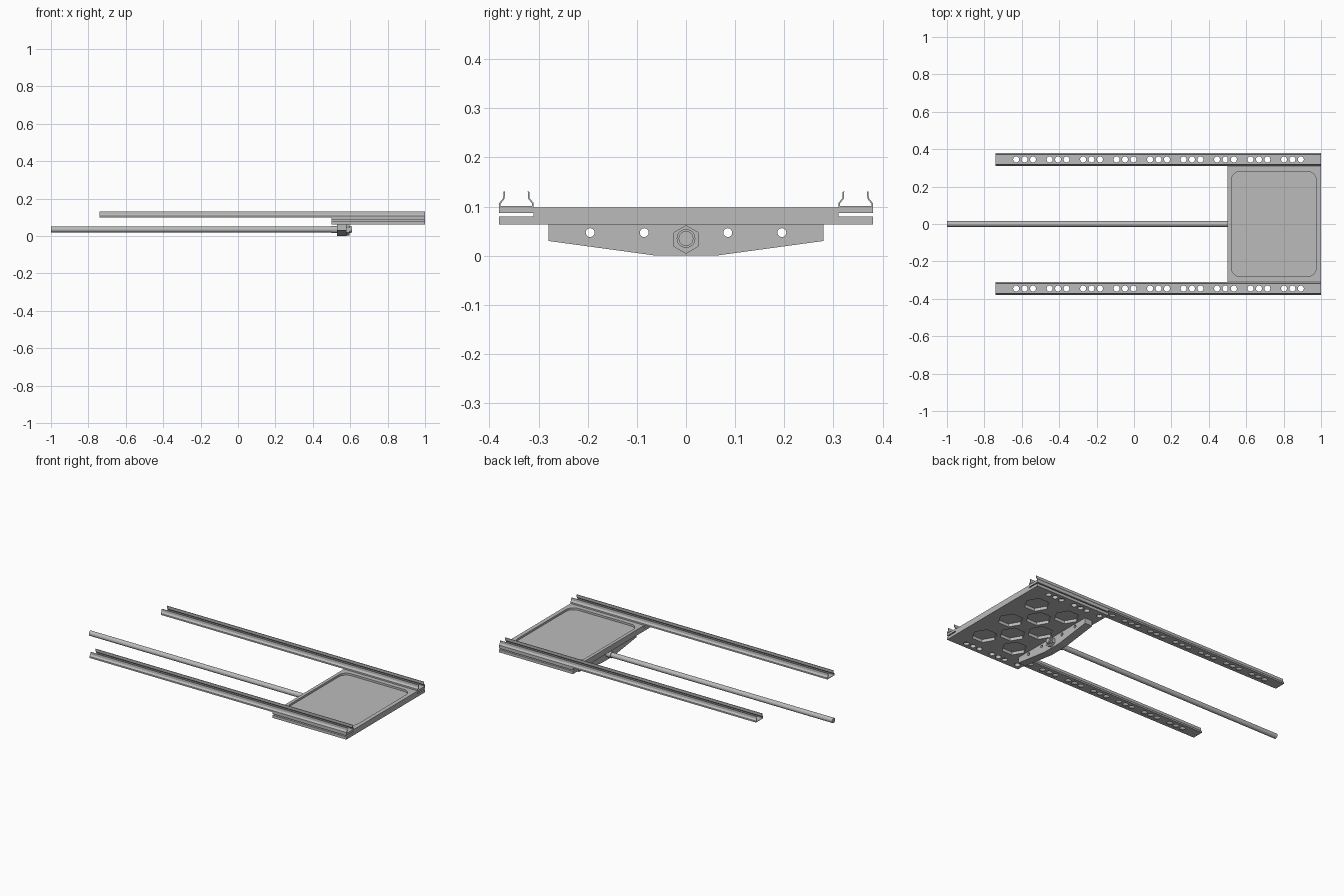
import bpy, bmesh, math
from mathutils import Vector

cube = bpy.data.objects.get("Cube")
if cube:
    bpy.data.objects.remove(cube, do_unlink=True)

grey = bpy.data.materials.new("satin_grey")
grey.use_nodes = True
grey.diffuse_color = (0.5, 0.5, 0.5, 1)
grey.node_tree.nodes["Principled BSDF"].inputs["Base Color"].default_value = (0.5, 0.5, 0.5, 1)

TOP, BOTTOM = 0.098, 0.063
RAIL_Y = 0.345


def place(axis, u, v, w):
    """Turn profile coordinates (u, v) and depth w into a point."""
    return Vector((w, u, v)) if axis == "x" else Vector((u, v, w))


def add_prism(bm, pts, axis, lo, hi):
    a = [bm.verts.new(place(axis, u, v, lo)) for u, v in pts]
    b = [bm.verts.new(place(axis, u, v, hi)) for u, v in pts]
    bm.faces.new(a[::-1])
    bm.faces.new(b)
    n = len(pts)
    for i in range(n):
        j = (i + 1) % n
        bm.faces.new((a[i], a[j], b[j], b[i]))


def ngon(cu, cv, r, n, turn=0.0):
    return [(cu + r * math.cos(turn + math.tau * i / n),
             cv + r * math.sin(turn + math.tau * i / n)) for i in range(n)]


def rect(u0, u1, v0, v1):
    return [(u0, v0), (u1, v0), (u1, v1), (u0, v1)]


def rounded_rect(u0, u1, v0, v1, r, steps=8):
    corners = [(u1 - r, v1 - r), (u0 + r, v1 - r), (u0 + r, v0 + r), (u1 - r, v0 + r)]
    return [(cu + r * math.cos((q + s / steps) * math.pi / 2),
             cv + r * math.sin((q + s / steps) * math.pi / 2))
            for q, (cu, cv) in enumerate(corners) for s in range(steps + 1)]


def build(name, prisms, smooth=False):
    """One object from a list of (profile, axis, low, high)."""
    bm = bmesh.new()
    for p in prisms:
        add_prism(bm, *p)
    bmesh.ops.recalc_face_normals(bm, faces=bm.faces)
    mesh = bpy.data.meshes.new(name)
    bm.to_mesh(mesh)
    bm.free()
    mesh.materials.append(grey)
    obj = bpy.data.objects.new(name, mesh)
    bpy.context.collection.objects.link(obj)
    if smooth:
        shade(obj)
    return obj


def shade(obj):
    bpy.ops.object.select_all(action="DESELECT")
    obj.select_set(True)
    bpy.context.view_layer.objects.active = obj
    bpy.ops.object.shade_smooth_by_angle(angle=math.radians(30))


def cut(obj, prisms):
    """Subtract prisms and bake the result."""
    cutter = build("cutter", prisms)
    cutter.hide_render = True
    mod = obj.modifiers.new("cut", "BOOLEAN")
    mod.operation, mod.solver, mod.object = "DIFFERENCE", "EXACT", cutter
    graph = bpy.context.evaluated_depsgraph_get()
    mesh = bpy.data.meshes.new_from_object(obj.evaluated_get(graph))
    obj.modifiers.clear()
    obj.data = mesh
    bpy.data.objects.remove(cutter, do_unlink=True)


hole_xs = [-0.585 + 0.179 * g + 0.045 * k for g in range(9) for k in (-1, 0, 1)]

# Channel rails: open profile with leaning lips, and hole triplets in the floor
outer = [(0.035, 0), (0.035, 0.009), (0.027, 0.019), (0.026, 0.033)]
inner = [(0.023, 0.033), (0.024, 0.018), (0.032, 0.008), (0.032, 0.003)]
half = outer + inner
channel = half + [(-u, v) for u, v in half[::-1]]
for side, name in ((1, "back_rail"), (-1, "front_rail")):
    y = side * RAIL_Y
    rail = build(name, [([(y + u, TOP + v) for u, v in channel], "x", -0.74, 1.0)])
    cut(rail, [(ngon(x, y, 0.016, 20), "z", TOP - 0.005, TOP + 0.006) for x in hole_xs])

# Tray: slab with side slots, top pocket, hexagon pockets and flange holes
tray = build("tray", [(rect(0.5, 1.0, -0.38, 0.38), "z", BOTTOM, TOP)])
cut(tray, [(rect(min(s * 0.31, s * 0.4), max(s * 0.31, s * 0.4), 0.08, 0.087),
            "x", 0.4, 1.1) for s in (1, -1)])
cut(tray, [(rounded_rect(0.52, 0.975, -0.282, 0.282, 0.05), "z", TOP - 0.012, 0.12)])
hexes = [(x, y) for x in (0.66, 0.87) for y in (-0.22, 0, 0.22)]
hexes += [(0.765, y) for y in (-0.11, 0.11)]
cut(tray, [(ngon(x, y, 0.07, 6), "z", 0.05, BOTTOM + 0.018) for x, y in hexes])
cut(tray, [(ngon(x, s * RAIL_Y, 0.016, 20), "z", 0.05, 0.12)
           for x in hole_xs if x > 0.52 for s in (1, -1)])

# Bracket under the tray, tapering to the rod
edge = [(0.28, BOTTOM), (0.28, 0.03), (0.06, 0.0)]
bracket = build("bracket", [(edge + [(-u, v) for u, v in edge[::-1]], "x", 0.53, 0.58)])
cut(bracket, [(ngon(y, 0.047, 0.009, 20), "x", 0.5, 0.6)
              for y in (-0.195, -0.085, 0.085, 0.195)])

# Rod, collar and hexagon nut
build("rod", [(ngon(0, 0.035, 0.015, 24), "x", -1.0, 0.61)], smooth=True)
build("collar", [(ngon(0, 0.035, 0.019, 24), "x", 0.5, 0.602)], smooth=True)
build("nut", [(ngon(0, 0.033, 0.029, 6, math.pi / 2), "x", 0.575, 0.597)])
